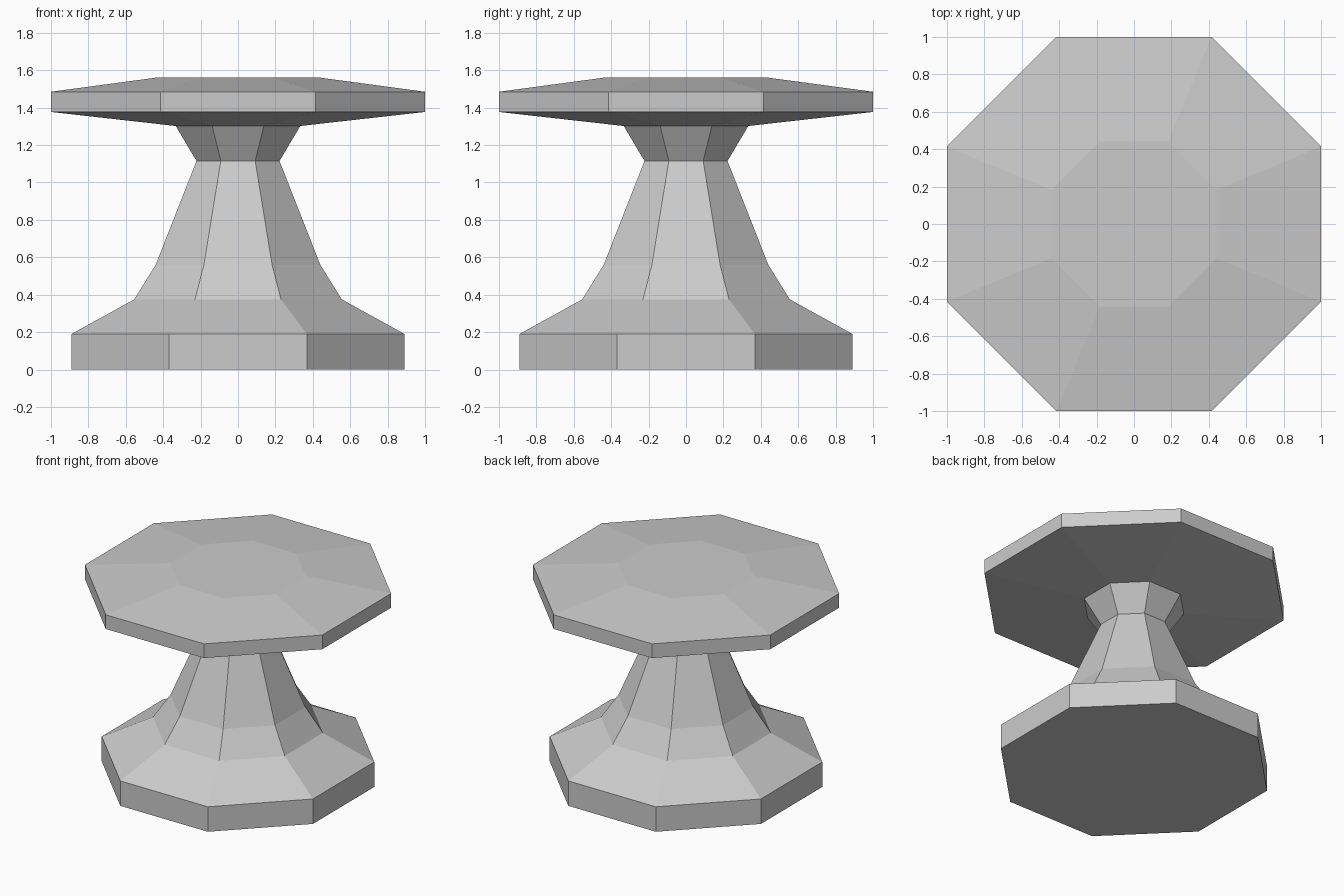
import bpy, bmesh, math

cube = bpy.data.objects.get("Cube")
if cube:
    bpy.data.objects.remove(cube, do_unlink=True)

# Single stone-grey material
COLOUR = (0.6, 0.6, 0.6, 1.0)
grey = bpy.data.materials.new("plain_grey")
grey.use_nodes = True
grey.diffuse_color = COLOUR
bsdf = next(n for n in grey.node_tree.nodes if n.type == "BSDF_PRINCIPLED")
bsdf.inputs["Base Color"].default_value = COLOUR

SIDES = 8


def octagonal_lathe(name, profile):
    """Stack octagons of (flat-side half width, height) and close both ends."""
    bm = bmesh.new()
    rings = []
    for half_width, z in profile:
        r = half_width / math.cos(math.pi / SIDES)
        angles = [(i + 0.5) * math.tau / SIDES for i in range(SIDES)]
        rings.append([bm.verts.new((r * math.cos(a), r * math.sin(a), z)) for a in angles])
    for low, high in zip(rings, rings[1:]):
        for i in range(SIDES):
            j = (i + 1) % SIDES
            bm.faces.new((low[i], low[j], high[j], high[i]))
    bm.faces.new(rings[0][::-1])
    bm.faces.new(rings[-1])
    mesh = bpy.data.meshes.new(name)
    bm.to_mesh(mesh)
    bm.free()
    mesh.materials.append(grey)
    obj = bpy.data.objects.new(name, mesh)
    bpy.context.collection.objects.link(obj)
    return obj


# Plinth, flared stem, narrow neck and shallow table top in one faceted body
octagonal_lathe("pedestal_table", [
    (0.89, 0.0), (0.89, 0.19),       # plinth
    (0.555, 0.375), (0.44, 0.56),    # flared foot
    (0.222, 1.115), (0.333, 1.302),  # stem and neck
    (1.0, 1.377), (1.0, 1.485),      # underside and rim
    (0.442, 1.56),                   # raised centre
])
